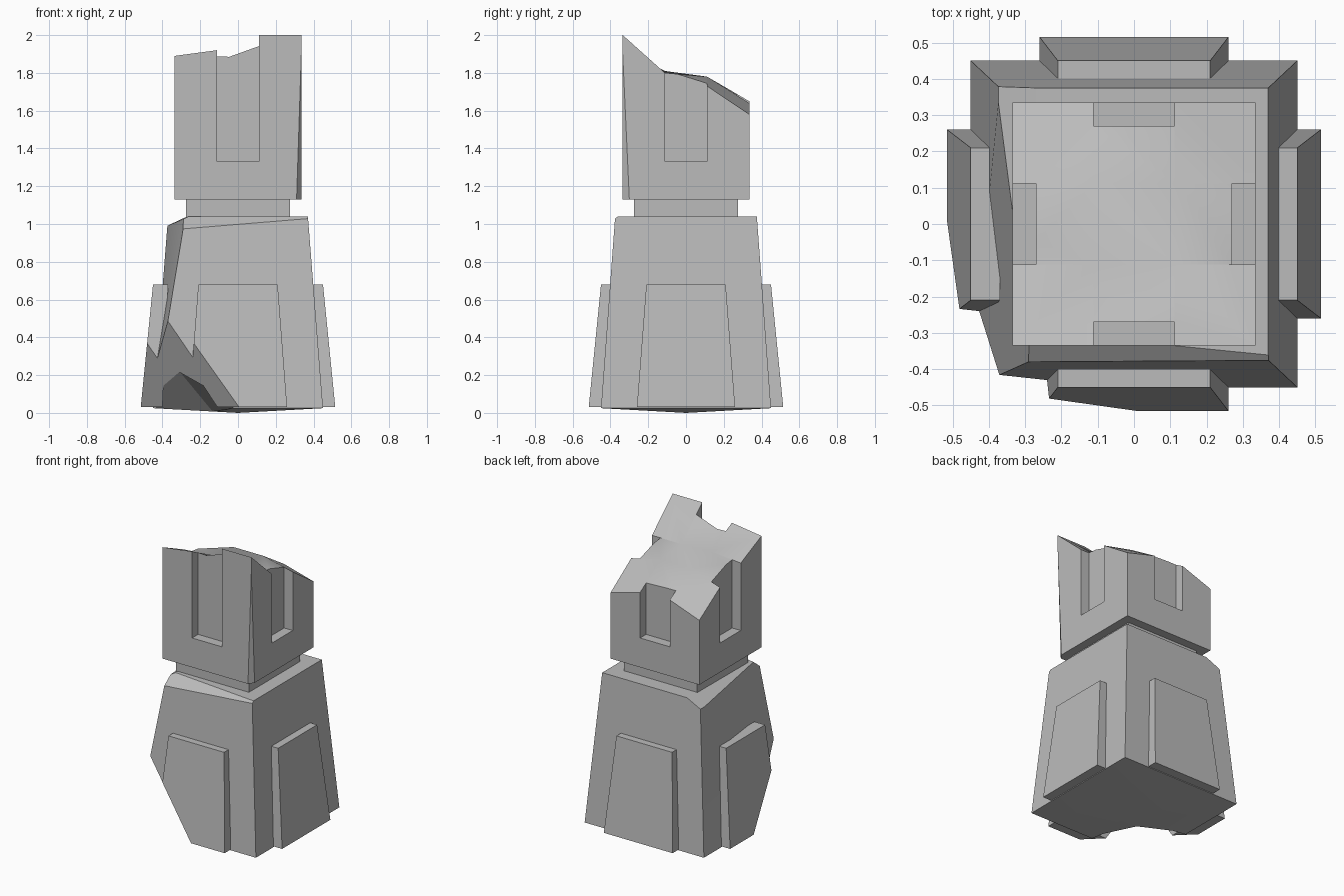
import bpy
import bmesh
from math import radians
from mathutils import Matrix, Vector

default = bpy.data.objects.get("Cube")
if default:
    bpy.data.objects.remove(default, do_unlink=True)

# Single stone colour
STONE = (0.5, 0.5, 0.5, 1.0)
stone = bpy.data.materials.new("grey stone")
stone.use_nodes = True
stone.diffuse_color = STONE
stone.node_tree.nodes["Principled BSDF"].inputs["Base Color"].default_value = STONE


def hull(points):
    """Convex block around a few points."""
    bm = bmesh.new()
    for p in points:
        bm.verts.new(p)
    bmesh.ops.convex_hull(bm, input=bm.verts[:])
    bmesh.ops.dissolve_limit(bm, angle_limit=radians(0.5), verts=bm.verts[:], edges=bm.edges[:])
    return bm


def frustum(hx, y0, y1, z, top_hx, top_y0, top_y1, top_z):
    """Corner points of a tapered block."""
    low = [(sx * hx, y, z) for sx in (-1, 1) for y in (y0, y1)]
    high = [(sx * top_hx, y, top_z) for sx in (-1, 1) for y in (top_y0, top_y1)]
    return low + high


def chip(bm, a, b, c, keep=(0, 0, 0.7)):
    """Slice away the side of plane abc that lies away from keep."""
    a, b, c = Vector(a), Vector(b), Vector(c)
    normal = (b - a).cross(c - a).normalized()
    if normal.dot(Vector(keep) - a) > 0:
        normal = -normal
    bmesh.ops.bisect_plane(bm, geom=bm.verts[:] + bm.edges[:] + bm.faces[:],
                           plane_co=a, plane_no=normal, clear_outer=True)
    rim = [e for e in bm.edges if e.is_boundary]
    if rim:
        bmesh.ops.holes_fill(bm, edges=rim, sides=0)


def make(name, bm):
    bmesh.ops.recalc_face_normals(bm, faces=bm.faces[:])
    mesh = bpy.data.meshes.new(name)
    bm.to_mesh(mesh)
    bm.free()
    mesh.materials.append(stone)
    obj = bpy.data.objects.new(name, mesh)
    bpy.context.collection.objects.link(obj)
    return obj


def carve(obj, cutter_bm):
    """Subtract a block from an object and discard the cutter."""
    cutter = make("cutter", cutter_bm)
    cutter.hide_render = True
    mod = obj.modifiers.new("carve", 'BOOLEAN')
    mod.operation = 'DIFFERENCE'
    mod.solver = 'EXACT'
    mod.object = cutter
    bpy.context.view_layer.update()
    graph = bpy.context.evaluated_depsgraph_get()
    carved = bpy.data.meshes.new_from_object(obj.evaluated_get(graph))
    obj.modifiers.clear()
    obj.data = carved
    bpy.data.objects.remove(cutter, do_unlink=True)


def quarter_turns():
    for k, side in enumerate(("front", "left", "back", "right")):
        yield side, Matrix.Rotation(radians(90 * k), 4, 'Z')


# Broken lower corner, shared by the plinth and its panels
low_front, low_side = (0, -0.515, 0.04), (-0.515, 0, 0.04)
corner_break = (low_front, low_side, (-0.235, -0.475, 0.36))
parts = []

# Tapered plinth with worn edges
bm = hull(frustum(0.45, -0.45, 0.45, 0.025, 0.37, -0.375, 0.375, 1.04) + [(0, 0, 0)])
chip(bm, *corner_break)
chip(bm, (-0.37, 0.375, 1.04), (-0.29, -0.375, 0.98), (-0.37, -0.405, 0.5))
chip(bm, (0.36, -0.36, 1.04), (-0.28, -0.335, 1.01), (-0.28, -0.38, 0.975))
chip(bm, (-0.27, -0.375, 1.035), (-0.27, 0.375, 1.04), (-0.37, 0, 0.99))
plinth = make("plinth", bm)
carve(plinth, hull([low_front, low_side, (-0.12, -0.12, -0.01),
                    (-0.31, -0.31, 0.22), (-0.4, -0.4, -0.1)]))
parts.append(plinth)

# Raised panels on the four sides
for side, turn in quarter_turns():
    bm = hull(frustum(0.26, -0.515, -0.4, 0.03, 0.21, -0.45, -0.37, 0.68))
    bm.transform(turn)
    chip(bm, *corner_break)
    parts.append(make(side + "_panel", bm))

# Neck
parts.append(make("neck", hull(frustum(0.275, -0.275, 0.275, 0.98,
                                       0.275, -0.275, 0.275, 1.16))))

# Broken upper block: rows of top heights from front to back
heights = ((1.89, 1.92, 2.0, 2.0),
           (1.79, 1.81, 1.80, 1.80),
           (1.71, 1.78, 1.78, 1.73),
           (1.57, 1.65, 1.64, 1.58))
HALF = 0.335
bm = bmesh.new()
bmesh.ops.create_grid(bm, x_segments=3, y_segments=3, size=HALF)
for v in bm.verts:
    col = round((v.co.x / HALF + 1) * 1.5)
    row = round((v.co.y / HALF + 1) * 1.5)
    v.co.z = heights[row][col]
bmesh.ops.triangulate(bm, faces=bm.faces[:])
walls = bmesh.ops.extrude_edge_only(bm, edges=[e for e in bm.edges if e.is_boundary])
for v in walls["geom"]:
    if isinstance(v, bmesh.types.BMVert):
        v.co.z = 1.13
bmesh.ops.holes_fill(bm, edges=[e for e in bm.edges if e.is_boundary], sides=0)
bmesh.ops.recalc_face_normals(bm, faces=bm.faces[:])
chip(bm, (HALF, -HALF, 1.9), (HALF, -0.3, 1.13), (0.31, -HALF, 1.13), keep=(0, 0, 1.4))
upper = make("upper_block", bm)

# Slots in the four sides of the upper block
for side, turn in quarter_turns():
    slot = hull(frustum(0.112, -0.5, -0.27, 1.33, 0.112, -0.5, -0.27, 2.2))
    slot.transform(turn)
    carve(upper, slot)
parts.append(upper)

# Soften only the shallow creases
bpy.ops.object.select_all(action='DESELECT')
for obj in parts:
    obj.select_set(True)
bpy.context.view_layer.objects.active = upper
bpy.ops.object.shade_smooth_by_angle(angle=radians(25))
